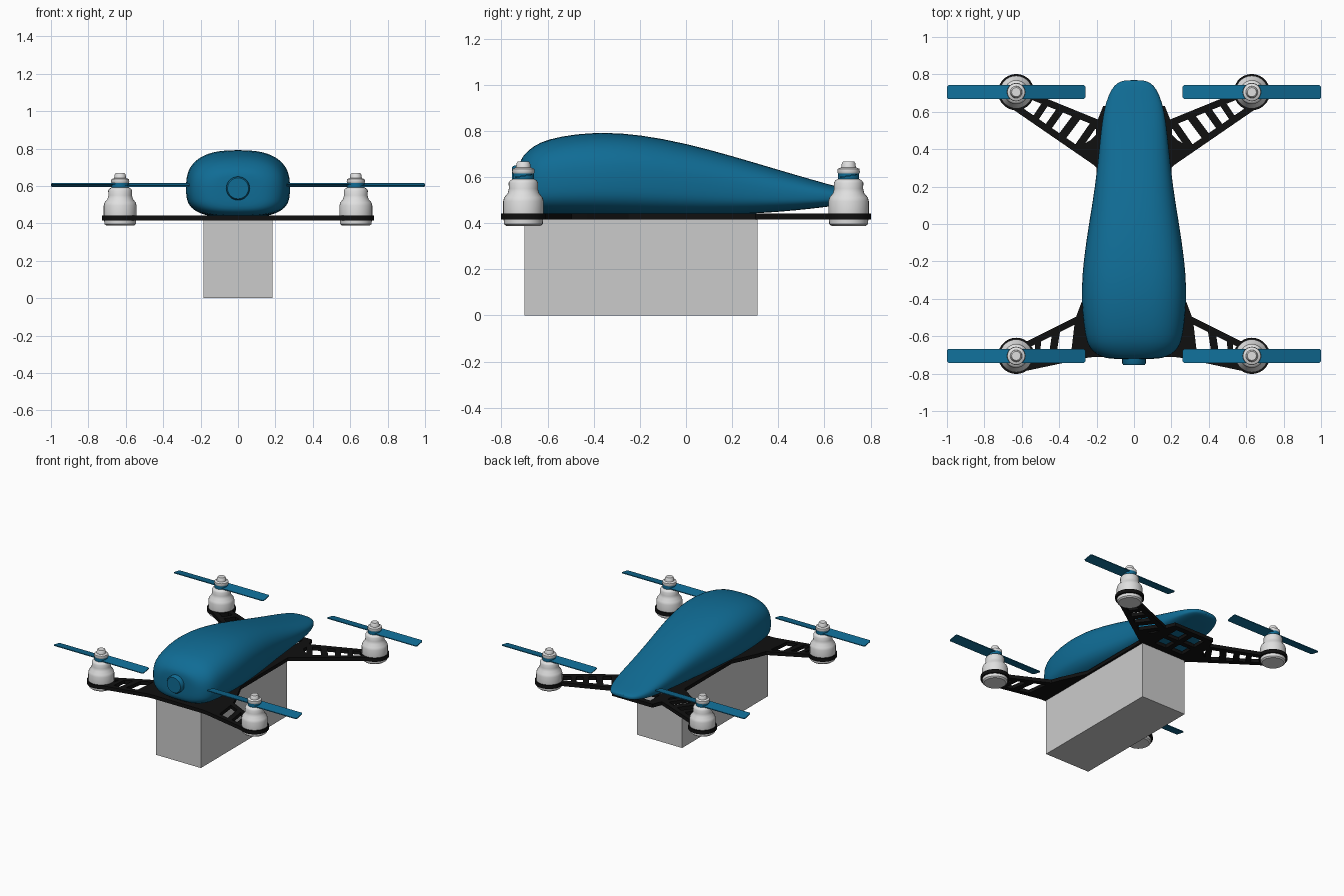
import bpy, bmesh, math
from mathutils import Vector

if "Cube" in bpy.data.objects:
    bpy.data.objects.remove(bpy.data.objects["Cube"])


def material(name, rgb):
    m = bpy.data.materials.new(name)
    m.diffuse_color = (*rgb, 1)
    m.use_nodes = True
    m.node_tree.nodes["Principled BSDF"].inputs["Base Color"].default_value = m.diffuse_color
    return m


BLUE = material("blue", (0.005, 0.15, 0.30))
BLACK = material("black", (0.005, 0.005, 0.005))
SILVER = material("silver", (0.74, 0.74, 0.74))
GREY = material("grey", (0.60, 0.60, 0.60))


def finish(name, bm, mat, smooth=None):
    bmesh.ops.recalc_face_normals(bm, faces=bm.faces)
    me = bpy.data.meshes.new(name)
    bm.to_mesh(me)
    bm.free()
    me.materials.append(mat)
    ob = bpy.data.objects.new(name, me)
    bpy.context.collection.objects.link(ob)
    if smooth:
        bpy.ops.object.select_all(action='DESELECT')
        ob.select_set(True)
        bpy.context.view_layer.objects.active = ob
        bpy.ops.object.shade_smooth_by_angle(angle=math.radians(smooth))
    return ob


def prism(bm, pts, z0=0.416, z1=0.442):
    """Extrude a flat outline upwards."""
    low = [bm.verts.new((x, y, z0)) for x, y in pts]
    high = [bm.verts.new((x, y, z1)) for x, y in pts]
    bm.faces.new(low)
    bm.faces.new(high)
    n = len(pts)
    for i in range(n):
        j = (i + 1) % n
        bm.faces.new((low[i], low[j], high[j], high[i]))


def bar(bm, a, b, width):
    """Flat strut between two points."""
    a, b = Vector(a), Vector(b)
    d = (b - a).normalized() * width / 2
    n = Vector((-d.y, d.x))
    prism(bm, [a + n, a - n, b - n, b + n])


def lathe(name, profile, mat, origin, steps=28, smooth=35):
    """Spin (radius, height) points about a vertical axis."""
    bm = bmesh.new()
    rings = []
    for r, z in profile:
        rings.append([bm.verts.new((origin[0] + r * math.cos(2 * math.pi * i / steps),
                                    origin[1] + r * math.sin(2 * math.pi * i / steps), z))
                      for i in range(steps)])
    for p, q in zip(rings, rings[1:]):
        for i in range(steps):
            j = (i + 1) % steps
            bm.faces.new((p[i], p[j], q[j], q[i]))
    bm.faces.new(rings[0])
    bm.faces.new(rings[-1])
    return finish(name, bm, mat, smooth)


# Teardrop body: y, half width, bottom, top
STATIONS = [
    (-0.722, 0.10, 0.51, 0.64), (-0.718, 0.15, 0.475, 0.675), (-0.70, 0.20, 0.455, 0.70),
    (-0.66, 0.243, 0.442, 0.737), (-0.60, 0.262, 0.437, 0.765), (-0.48, 0.277, 0.434, 0.788),
    (-0.35, 0.282, 0.432, 0.795), (-0.20, 0.272, 0.43, 0.785), (0.0, 0.242, 0.43, 0.747),
    (0.20, 0.208, 0.436, 0.692), (0.40, 0.187, 0.448, 0.632), (0.55, 0.172, 0.463, 0.588),
    (0.65, 0.152, 0.476, 0.56), (0.72, 0.122, 0.486, 0.543), (0.755, 0.092, 0.494, 0.533),
    (0.77, 0.05, 0.503, 0.524)]
bm = bmesh.new()
rings = []
N = 32
for y, w, lo, hi in STATIONS:
    mid = lo + (hi - lo) * 0.44
    ring = []
    for i in range(N):
        a = 2 * math.pi * i / N
        c, s = math.cos(a), math.sin(a)
        e = 2 / 2.6 if s > 0 else 2 / 3.1
        x = math.copysign(abs(c) ** e, c) * w
        z = mid + math.copysign(abs(s) ** e, s) * ((hi - mid) if s > 0 else (mid - lo))
        ring.append(bm.verts.new((x, y, z)))
    rings.append(ring)
for p, q in zip(rings, rings[1:]):
    for i in range(N):
        j = (i + 1) % N
        bm.faces.new((p[i], p[j], q[j], q[i]))
bm.faces.new(rings[0])
bm.faces.new(rings[-1])
body = finish("body", bm, BLUE, 50)
sub = body.modifiers.new("soften", 'SUBSURF')
sub.levels = sub.render_levels = 1

# Round nose button
bm = bmesh.new()
circles = []
for y, r in ((-0.70, 0.063), (-0.745, 0.063), (-0.755, 0.056)):
    circles.append([bm.verts.new((r * math.cos(2 * math.pi * i / 28), y,
                                  0.587 + r * math.sin(2 * math.pi * i / 28))) for i in range(28)])
for p, q in zip(circles, circles[1:]):
    for i in range(28):
        j = (i + 1) % 28
        bm.faces.new((p[i], p[j], q[j], q[i]))
bm.faces.new(circles[-1])
bm.faces.new(circles[0])
finish("nose_button", bm, BLUE, 35)

# Cargo box under the plate
bm = bmesh.new()
prism(bm, [(-0.185, -0.70), (0.185, -0.70), (0.185, 0.31), (-0.185, 0.31)], 0, 0.418)
finish("cargo_box", bm, GREY)

# Central plate, with open slots at the tail
bm = bmesh.new()
prism(bm, [(-0.25, -0.71), (0.25, -0.71), (0.285, -0.43), (0.20, -0.25), (0.20, 0.36),
           (-0.20, 0.36), (-0.20, -0.25), (-0.285, -0.43)])
for y, w in ((0.47, 0.035), (0.61, 0.04)):
    bar(bm, (-0.16, y), (0.16, y), w)
bar(bm, (0, 0.35), (0, 0.61), 0.04)
finish("frame_plate", bm, BLACK)

PROFILE = [(0.074, 0.388), (0.084, 0.396), (0.086, 0.42), (0.088, 0.445), (0.088, 0.495),
           (0.083, 0.512), (0.068, 0.53), (0.063, 0.55), (0.064, 0.575), (0.058, 0.585),
           (0.046, 0.592)]
CAP = [(0.046, 0.616), (0.049, 0.622), (0.047, 0.636), (0.032, 0.642), (0.029, 0.66),
       (0.024, 0.668)]

for sx, side in ((-1, "left"), (1, "right")):
    # Rear truss arm
    bm = bmesh.new()
    prism(bm, [(sx * x, y) for x, y in ((0.12, 0.63), (0.165, 0.63), (0.205, 0.53), (0.20, 0.30),
                                        (0.12, 0.30))])
    prism(bm, [(sx * x, y) for x, y in ((0.18, 0.29), (0.205, 0.305), (0.30, 0.41), (0.23, 0.45),
                                        (0.18, 0.50))])
    bar(bm, (sx * 0.17, 0.53), (sx * 0.60, 0.705), 0.036)
    bar(bm, (sx * 0.19, 0.32), (sx * 0.67, 0.65), 0.036)
    for p, q, w in (((0.21, 0.54), (0.30, 0.41), 0.04), ((0.30, 0.58), (0.39, 0.46), 0.045),
                    ((0.39, 0.615), (0.465, 0.51), 0.04), ((0.47, 0.65), (0.53, 0.56), 0.035)):
        bar(bm, (sx * p[0], p[1]), (sx * q[0], q[1]), w)
    finish("rear_arm_" + side, bm, BLACK)

    # Front truss arm
    bm = bmesh.new()
    prism(bm, [(sx * x, y) for x, y in ((0.20, -0.71), (0.34, -0.722), (0.315, -0.51),
                                        (0.285, -0.43), (0.20, -0.43))])
    bar(bm, (sx * 0.27, -0.495), (sx * 0.61, -0.665), 0.034)
    bar(bm, (sx * 0.25, -0.698), (sx * 0.61, -0.775), 0.034)
    bar(bm, (sx * 0.415, -0.57), (sx * 0.44, -0.73), 0.04)
    bar(bm, (sx * 0.51, -0.62), (sx * 0.525, -0.75), 0.03)
    finish("front_arm_" + side, bm, BLACK)

    for sy, end in ((-1, "front"), (1, "rear")):
        tag = end + "_" + side
        cx, cy = sx * 0.63, sy * 0.705
        # Motor with mounting ring, collar and cap
        lathe("motor_ring_" + tag, [(0.097, 0.416), (0.097, 0.442)], BLACK, (cx, cy))
        lathe("motor_" + tag, PROFILE, SILVER, (cx, cy))
        lathe("propeller_hub_" + tag, [(0.046, 0.591), (0.046, 0.617)], BLUE, (cx, cy))
        lathe("motor_cap_" + tag, CAP, SILVER, (cx, cy))

        # Two pitched propeller blades with bevelled tips
        bm = bmesh.new()
        for d in (-1, 1):
            outline = [(0.02, -0.037), (0.362, -0.037), (0.37, -0.029), (0.37, 0.029),
                       (0.362, 0.037), (0.02, 0.037)]
            layers = []
            for h in (-0.003, 0.003):
                layers.append([bm.verts.new((cx + d * x, cy + y, 0.605 + d * y * 0.18 + h))
                               for x, y in outline])
                bm.faces.new(layers[-1])
            for i in range(6):
                j = (i + 1) % 6
                bm.faces.new((layers[0][i], layers[0][j], layers[1][j], layers[1][i]))
        finish("propeller_" + tag, bm, BLUE)
